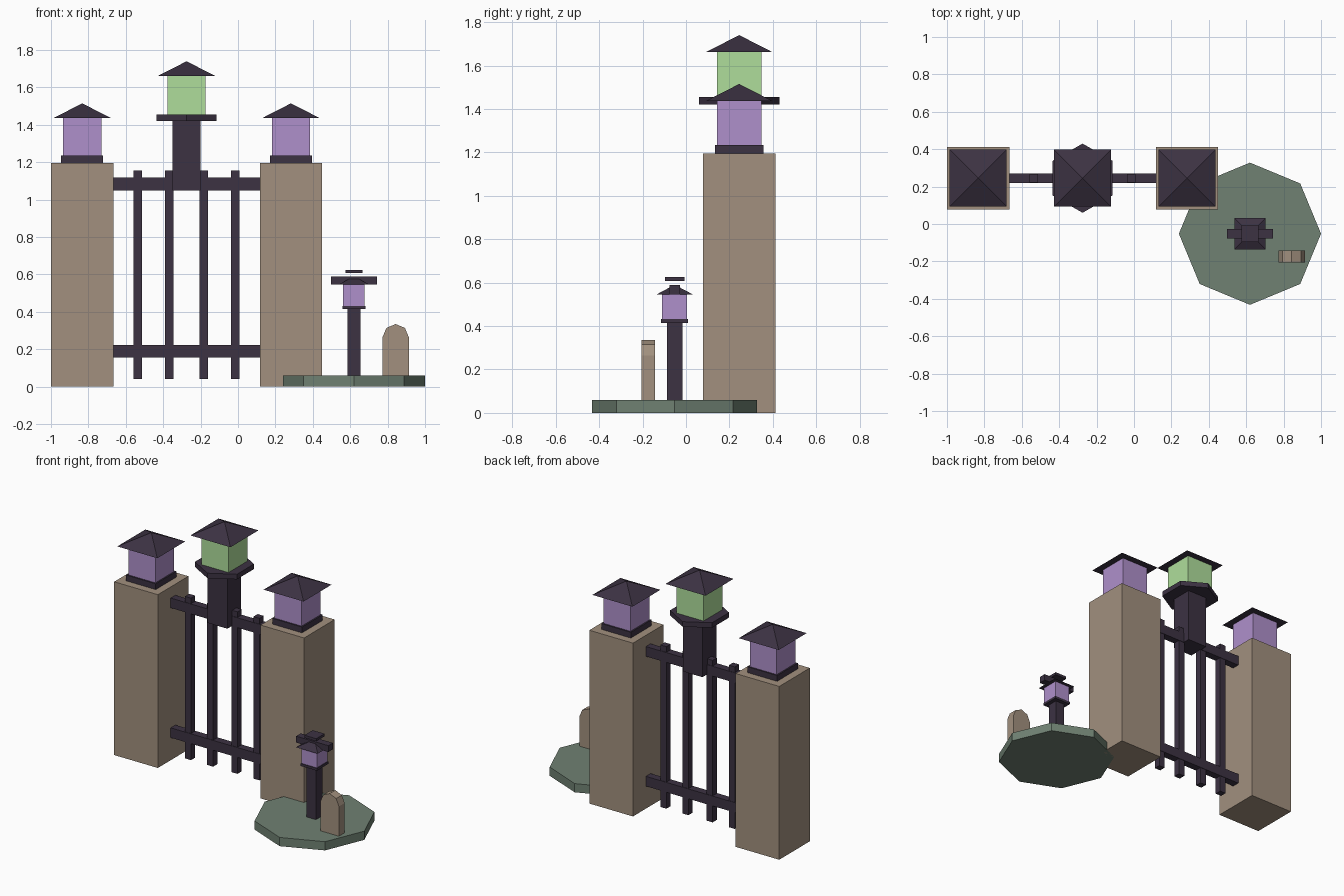
import bpy, bmesh
from math import sin, cos, pi
from mathutils import Matrix

if "Cube" in bpy.data.objects:
    bpy.data.objects.remove(bpy.data.objects["Cube"])


def material(name, rgb):
    m = bpy.data.materials.new(name)
    m.diffuse_color = (*rgb, 1)
    m.use_nodes = True
    m.node_tree.nodes["Principled BSDF"].inputs["Base Color"].default_value = m.diffuse_color
    return m


STONE = material("stone", (0.36, 0.28, 0.21))
IRON = material("dark_iron", (0.045, 0.032, 0.055))
PURPLE = material("purple_glass", (0.43, 0.28, 0.60))
GREEN = material("green_glass", (0.43, 0.73, 0.33))
GRASS = material("mossy_ground", (0.16, 0.22, 0.17))


def finish(name, bm, mat):
    bmesh.ops.recalc_face_normals(bm, faces=bm.faces)
    me = bpy.data.meshes.new(name)
    bm.to_mesh(me)
    bm.free()
    me.materials.append(mat)
    ob = bpy.data.objects.new(name, me)
    bpy.context.collection.objects.link(ob)
    return ob


def box(name, x, y, sx, sy, z0, z1, mat):
    bm = bmesh.new()
    bmesh.ops.create_cube(bm, size=1, matrix=Matrix.Translation((x, y, (z0 + z1) / 2))
                          @ Matrix.Diagonal((sx, sy, z1 - z0, 1)))
    return finish(name, bm, mat)


def extrude(name, points, offset, mat):
    bm = bmesh.new()
    face = bm.faces.new([bm.verts.new(p) for p in points])
    new = bmesh.ops.extrude_face_region(bm, geom=[face], use_keep_orig=True)["geom"]
    bmesh.ops.translate(bm, vec=offset,
                        verts=[v for v in new if isinstance(v, bmesh.types.BMVert)])
    return finish(name, bm, mat)


def disc(name, x, y, r, sides, start, z0, z1, mat):
    pts = [(x + r * cos(start + 2 * pi * i / sides),
            y + r * sin(start + 2 * pi * i / sides), z0) for i in range(sides)]
    return extrude(name, pts, (0, 0, z1 - z0), mat)


def roof(name, x, y, width, z0, z1):
    # four-sided pyramid aligned with the axes
    bm = bmesh.new()
    h = width / 2
    base = [bm.verts.new((x + a * h, y + b * h, z0))
            for a, b in ((-1, -1), (1, -1), (1, 1), (-1, 1))]
    tip = bm.verts.new((x, y, z1))
    bm.faces.new(base)
    for i in range(4):
        bm.faces.new((base[i], base[(i + 1) % 4], tip))
    return finish(name, bm, IRON)


GY = 0.245      # depth of the gate line
MID = -0.275    # centre of the gate

# Stone pillars with purple lanterns
for side, x in (("left", MID - 0.558), ("right", MID + 0.558)):
    box(side + "_pillar", x, GY, 0.333, 0.333, 0, 1.195, STONE)
    box(side + "_lantern_base", x, GY, 0.225, 0.225, 1.195, 1.235, IRON)
    box(side + "_lantern_glass", x, GY, 0.205, 0.205, 1.235, 1.437, PURPLE)
    roof(side + "_lantern_roof", x, GY, 0.305, 1.437, 1.515)

# Gate rails and bars
for name, z in (("lower_rail", 0.155), ("upper_rail", 1.05)):
    box(name, MID, GY, 0.785, 0.052, z, z + 0.068, IRON)
for i, x in enumerate((-0.537, -0.368, -0.183, -0.015)):
    box(f"gate_bar_{i + 1}", x, GY, 0.046, 0.046, 0.04, 1.157, IRON)

# Centre post with hexagonal plate and green lantern
box("centre_post", MID, GY, 0.15, 0.15, 1.05, 1.42, IRON)
disc("centre_plate", MID, GY, 0.185, 6, pi / 2, 1.42, 1.455, IRON)
box("centre_lantern_glass", MID, GY, 0.205, 0.205, 1.455, 1.662, GREEN)
roof("centre_lantern_roof", MID, GY, 0.305, 1.662, 1.74)

# Ground mound
LX, LY = 0.62, -0.052
disc("ground_mound", LX, LY, 0.38, 8, 0, 0, 0.06, GRASS)

# Small lamp post with crossbar and floating cap
box("lamp_post", LX, LY, 0.07, 0.07, 0.06, 0.415, IRON)
box("lamp_plate", LX, LY, 0.124, 0.124, 0.415, 0.432, IRON)
box("lamp_glass", LX, LY, 0.115, 0.115, 0.432, 0.546, PURPLE)
roof("lamp_roof", LX, LY, 0.166, 0.546, 0.59)
box("lamp_crossbar", LX, LY, 0.245, 0.05, 0.546, 0.59, IRON)
box("lamp_cap", LX, LY, 0.09, 0.09, 0.607, 0.625, IRON)

# Round-topped headstone
SX, R, SPRING = 0.843, 0.07, 0.265
outline = [(SX - R, -0.205, 0.06), (SX + R, -0.205, 0.06)]
outline += [(SX + R * cos(a * pi / 4), -0.205, SPRING + R * sin(a * pi / 4)) for a in range(5)]
extrude("headstone", outline, (0, 0.062, 0), STONE)
